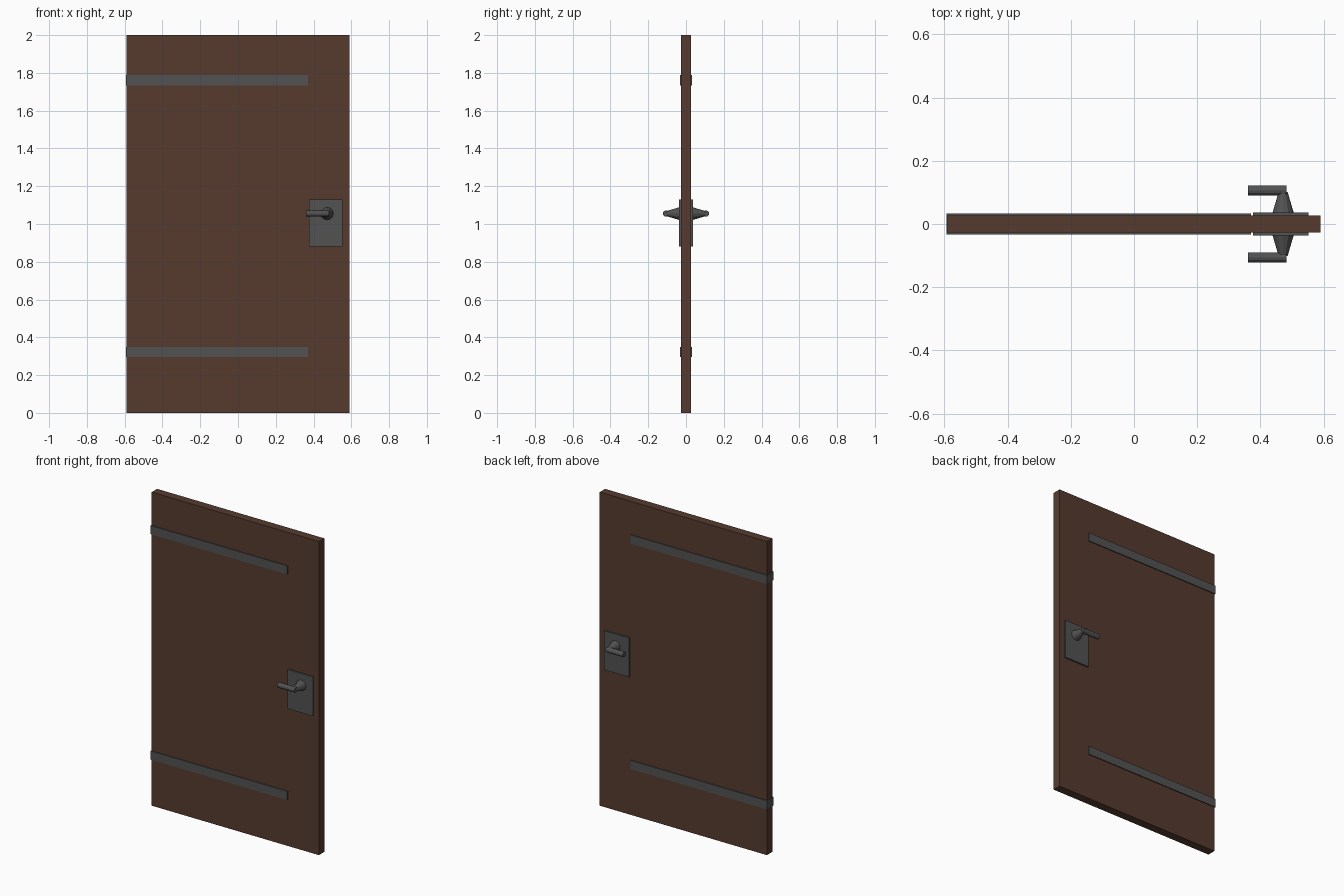
import bpy
from math import pi

if "Cube" in bpy.data.objects:
    bpy.data.objects.remove(bpy.data.objects["Cube"])


def material(name, color):
    m = bpy.data.materials.new(name)
    m.diffuse_color = (*color, 1)
    m.use_nodes = True
    m.node_tree.nodes["Principled BSDF"].inputs["Base Color"].default_value = m.diffuse_color
    return m


WOOD = material("brown_wood", (0.092, 0.044, 0.028))
IRON = material("dark_iron", (0.085, 0.085, 0.085))


def box(name, x, y, z, mat):
    """Box from (min, max) ranges on each axis."""
    bpy.ops.mesh.primitive_cube_add(size=1, location=[sum(r) / 2 for r in (x, y, z)])
    ob = bpy.context.object
    ob.name = name
    ob.scale = [r[1] - r[0] for r in (x, y, z)]
    bpy.ops.object.transform_apply(location=False, rotation=False)
    ob.data.materials.append(mat)


def cone(name, r1, r2, depth, loc, rot):
    bpy.ops.mesh.primitive_cone_add(vertices=12, radius1=r1, radius2=r2, depth=depth,
                                    location=loc, rotation=rot)
    ob = bpy.context.object
    ob.name = name
    ob.data.materials.append(IRON)


# Door slab
box("door_panel", (-0.59, 0.59), (-0.027, 0.027), (0, 2), WOOD)

# Iron straps wrapping the hinge edge
for name, z in (("lower_strap", 0.295), ("upper_strap", 1.733)):
    box(name, (-0.594, 0.37), (-0.033, 0.033), (z, z + 0.055), IRON)

# Lock plate showing on both faces
box("lock_plate", (0.376, 0.553), (-0.036, 0.036), (0.88, 1.13), IRON)

# Tapered spindle and lever on each side
for side, s in (("front", -1), ("back", 1)):
    cone(side + "_spindle", 0.034, 0.014, 0.068, (0.472, s * 0.068, 1.055), (-s * pi / 2, 0, 0))
    cone(side + "_lever", 0.0165, 0.0165, 0.122, (0.422, s * 0.106, 1.055), (0, pi / 2, 0))
